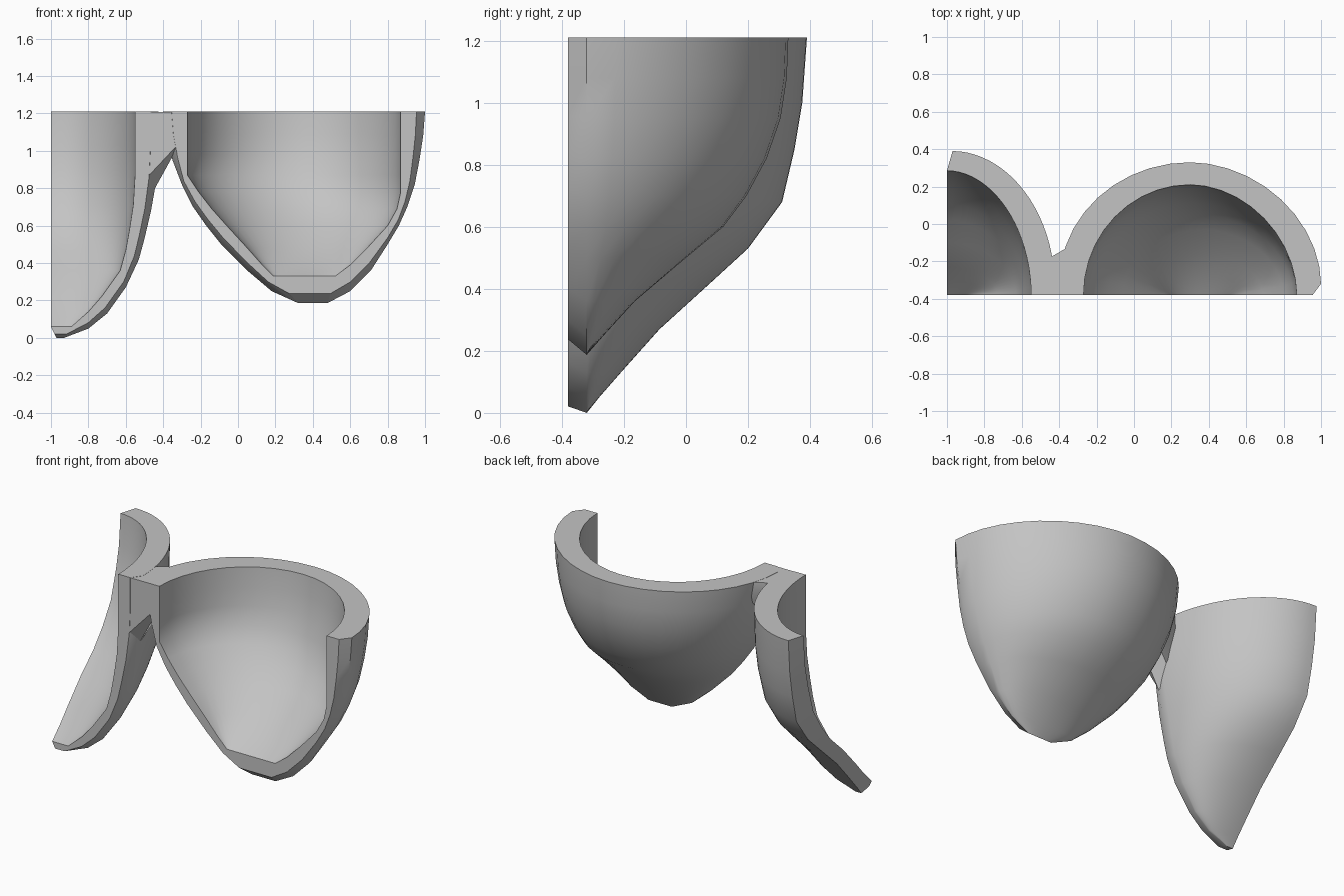
import bpy, bmesh
from math import cos, sin, pi

cube = bpy.data.objects.get("Cube")
if cube:
    bpy.data.objects.remove(cube)

grey = bpy.data.materials.new("plain grey")
grey.use_nodes = True
grey.diffuse_color = (0.55, 0.55, 0.55, 1)
grey.node_tree.nodes["Principled BSDF"].inputs["Base Color"].default_value = (0.55, 0.55, 0.55, 1)

FRONT, EDGE, SEGMENTS = -0.38, -0.32, 20


def finish(name, bm):
    bmesh.ops.remove_doubles(bm, verts=bm.verts, dist=0.0005)
    bmesh.ops.recalc_face_normals(bm, faces=bm.faces)
    mesh = bpy.data.meshes.new(name)
    bm.to_mesh(mesh)
    bm.free()
    mesh.materials.append(grey)
    obj = bpy.data.objects.new(name, mesh)
    bpy.context.collection.objects.link(obj)
    bpy.ops.object.select_all(action='DESELECT')
    obj.select_set(True)
    bpy.context.view_layer.objects.active = obj
    bpy.ops.object.shade_smooth_by_angle(angle=0.6)
    return obj


def bridge_rings(bm, low, high):
    for i in range(len(low)):
        j = (i + 1) % len(low)
        bm.faces.new((low[i], low[j], high[j], high[i]))


def arc(level, start_y, sweep, right_curve):
    """Wall line at one level (height, left x, right x, back y).
    A right_curve under 2 flattens the right flank of the ellipse."""
    z, left, right, back = level
    cx, a = (left + right) / 2, (right - left) / 2
    points = []
    for i in range(SEGMENTS + 1):
        c, s = cos(sweep * i / SEGMENTS), max(0, sin(sweep * i / SEGMENTS))
        if c > 0:
            c, s = c ** (2 / right_curve), s ** (2 / right_curve)
        points.append((cx + a * c, start_y + (back - start_y) * s, z))
    return points


def shell(name, outer_levels, inner_levels, sweep, right_curve):
    """Thick open wall with a chamfered front rim, lofted upward."""
    bm = bmesh.new()
    rows = []
    for k, (lo, li) in enumerate(zip(outer_levels, inner_levels)):
        outer = arc(lo, EDGE, sweep, right_curve)
        inner = arc(li, FRONT, sweep, right_curve)
        mid = [[p + (q - p) * 0.35 for p, q in zip(o, n)] for o, n in zip(outer, inner)]
        for i, m in enumerate(mid):
            if k == 0 or i == 0 or (i == SEGMENTS and sweep > 3):
                m[1] = FRONT
        rows.append([[bm.verts.new(p) for p in line] for line in (outer, mid, inner)])
    rings = [o + [m[-1]] + n[::-1] + [m[0]] for o, m, n in rows]
    for low, high in zip(rings, rings[1:]):
        bridge_rings(bm, low, high)
    # Bottom lip and top rim
    for lines in (rows[0], rows[-1]):
        for p, q in zip(lines, lines[1:]):
            for i in range(SEGMENTS):
                bm.faces.new((p[i], p[i + 1], q[i + 1], q[i]))
    return finish(name, bm)


# Wide bowl: height, left x, right x, back y
shell("wide_bowl",
      [(.187, .32, .48, -.32), (.25, .18, .60, -.265), (.36, .05, .71, -.165),
       (.50, -.09, .80, 0), (.60, -.17, .86, .12), (.70, -.24, .905, .195),
       (.82, -.30, .945, .26), (.95, -.35, .97, .305), (1.08, -.385, .99, .325),
       (1.21, -.40, 1.0, .33)],
      [(.33, .19, .52, -.38), (.39, .13, .60, -.28), (.48, .05, .69, -.17),
       (.60, -.06, .80, -.03), (.69, -.14, .85, .05), (.78, -.21, .87, .11),
       (.87, -.27, .87, .15), (.98, -.27, .87, .18), (1.09, -.27, .87, .20),
       (1.21, -.27, .87, .21)], pi, 1.9)


# Half bowl, cut off at its centre line: height, right x, back y
def half(levels, cx):
    return [(z, 2 * cx - right, right, back) for z, right, back in levels]


shell("half_bowl",
      half([(0, -.93, -.32), (.05, -.80, -.28), (.13, -.70, -.21),
            (.27, -.60, -.085), (.42, -.53, .08), (.53, -.50, .20),
            (.68, -.465, .31), (.85, -.435, .35), (1.0, -.425, .375),
            (1.21, -.425, .39)], -.97),
      half([(.06, -.89, -.38), (.14, -.80, -.30), (.22, -.73, -.23),
            (.36, -.63, -.10), (.47, -.60, .02), (.58, -.58, .11),
            (.71, -.56, .19), (.88, -.55, .24), (1.02, -.55, .27),
            (1.21, -.55, .285)], -1.0),
      pi / 2, 1.95)

# Bridge joining the two walls above the notch, lofted from front to back:
# left x, left y, left bottom z, right x, right y, right bottom z
bm = bmesh.new()
rings = [[bm.verts.new(p) for p in ((xl, yl, zl), (xr, yr, zr), (xr, yr, 1.209), (xl, yl, 1.209))]
         for xl, yl, zl, xr, yr, zr in ((-.475, -.379, .87, -.325, -.379, 1.03),
                                        (-.455, -.32, .78, -.35, -.32, .97),
                                        (-.45, -.25, .92, -.34, -.21, 1.02),
                                        (-.45, -.18, 1.12, -.33, -.11, 1.12))]
for low, high in zip(rings, rings[1:]):
    bridge_rings(bm, low, high)
bm.faces.new(rings[0])
bm.faces.new(rings[-1])
finish("bridge", bm)
